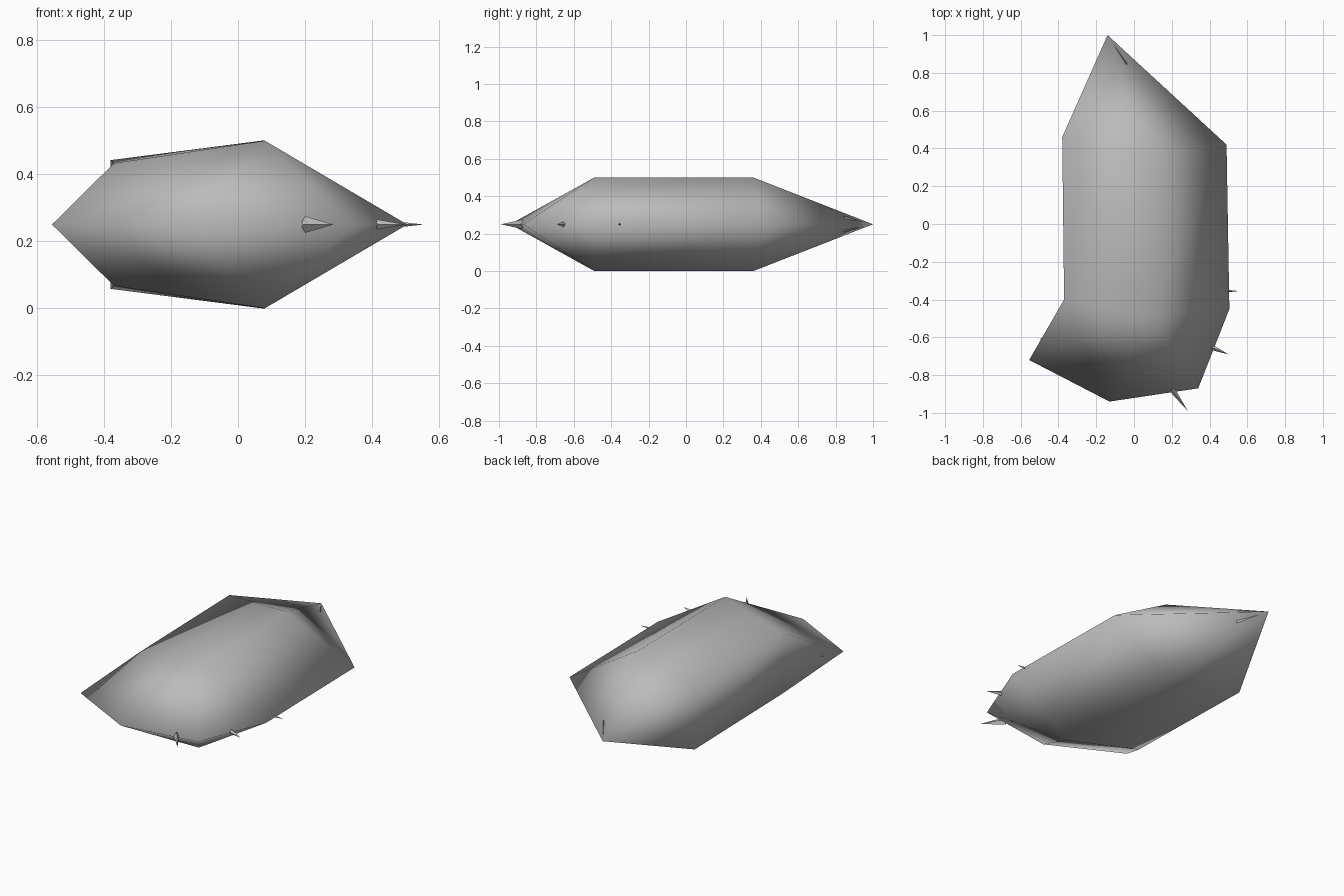
import bpy, bmesh
from mathutils import Vector

if "Cube" in bpy.data.objects:
    bpy.data.objects.remove(bpy.data.objects["Cube"])

MID = 0.25  # height of the mirror plane
grey = bpy.data.materials.new("stone grey")
grey.diffuse_color = (0.5, 0.5, 0.5, 1)
grey.use_nodes = True
grey.node_tree.nodes["Principled BSDF"].inputs["Base Color"].default_value = grey.diffuse_color


def finish(name, bm, smooth):
    bmesh.ops.recalc_face_normals(bm, faces=bm.faces)
    me = bpy.data.meshes.new(name)
    bm.to_mesh(me)
    bm.free()
    me.materials.append(grey)
    for p in me.polygons:
        p.use_smooth = smooth
    ob = bpy.data.objects.new(name, me)
    bpy.context.collection.objects.link(ob)
    return ob


# Faceted body: a rim at mid height, a ridge above and below, a flat left wall
rim = {"tip": (-0.14, 1.0), "back": (0.49, 0.42), "side": (0.505, -0.45),
       "front": (0.34, -0.87), "nose": (-0.13, -0.94), "left": (-0.555, -0.72)}
raised = {"ridge_b": (0.07, 0.36, 0.25), "ridge_f": (0.08, -0.49, 0.25),
          "wall_f": (-0.37, -0.40, 0.183), "wall_b": (-0.38, 0.46, 0.192)}
shell = [("left", "wall_f", "ridge_f"), ("wall_f", "wall_b", "ridge_f"),
         ("wall_b", "ridge_b", "ridge_f"), ("wall_b", "tip", "ridge_b"),
         ("tip", "back", "ridge_b"), ("back", "side", "ridge_f", "ridge_b"),
         ("side", "front", "ridge_f"), ("front", "nose", "ridge_f"),
         ("nose", "left", "ridge_f")]
bm = bmesh.new()
mid = {k: bm.verts.new((x, y, MID)) for k, (x, y) in rim.items()}
halves = []
for s in (1, -1):
    v = dict(mid)
    v.update({k: bm.verts.new((x, y, MID + s * h)) for k, (x, y, h) in raised.items()})
    for f in shell:
        bm.faces.new([v[k] for k in f])
    halves.append(v)
up, low = halves
bm.faces.new((up["wall_f"], up["wall_b"], low["wall_b"], low["wall_f"]))
bm.faces.new((up["wall_f"], low["wall_f"], mid["left"]))
bm.faces.new((up["wall_b"], low["wall_b"], mid["tip"]))
finish("body", bm, True)


# Small four-sided spikes lying along the rim
def spike(name, base, tip, half_width, half_height):
    b, t = Vector((*base, MID)), Vector((*tip, MID))
    d = (t - b).normalized()
    side = Vector((-d.y, d.x, 0)) * half_width
    rise = Vector((0, 0, half_height))
    bm = bmesh.new()
    ring = [bm.verts.new(b + o) for o in (side, rise, -side, -rise)]
    apex = bm.verts.new(t)
    bm.faces.new(ring)
    for i in range(4):
        bm.faces.new((ring[i], ring[(i + 1) % 4], apex))
    finish(name, bm, False)


spike("front_spike", (0.20, -0.875), (0.285, -0.99), 0.016, 0.025)
spike("corner_spike", (0.415, -0.655), (0.50, -0.69), 0.014, 0.015)
spike("side_spike", (0.49, -0.355), (0.555, -0.355), 0.007, 0.007)
spike("back_spike", (-0.038, 0.845), (-0.135, 0.99), 0.016, 0.043)
spike("left_spike", (-0.47, -0.60), (-0.50, -0.612), 0.008, 0.02)
